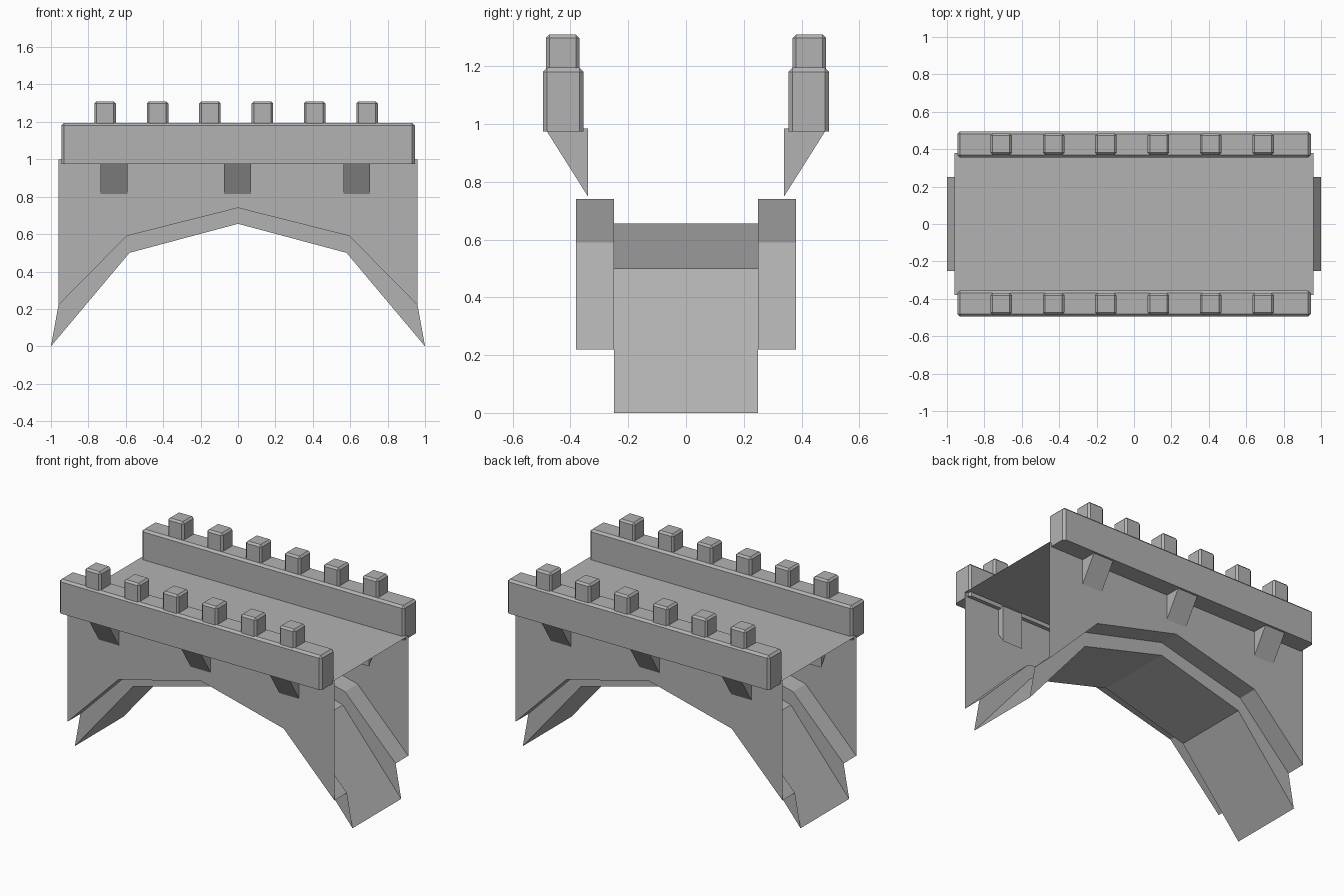
import bpy
import bmesh
from mathutils import Matrix, Vector

if "Cube" in bpy.data.objects:
    bpy.data.objects.remove(bpy.data.objects["Cube"], do_unlink=True)

stone = bpy.data.materials.new("grey stone")
stone.use_nodes = True
GREY = (0.45, 0.45, 0.45, 1)
stone.diffuse_color = GREY
stone.node_tree.nodes["Principled BSDF"].inputs["Base Color"].default_value = GREY


def finish(name, bm):
    mesh = bpy.data.meshes.new(name)
    bm.to_mesh(mesh)
    bm.free()
    mesh.materials.append(stone)
    obj = bpy.data.objects.new(name, mesh)
    bpy.context.collection.objects.link(obj)
    return obj


def block(name, centre, size, bevel):
    """Box with every edge chamfered except those around its base."""
    bm = bmesh.new()
    bmesh.ops.create_cube(bm, size=1)
    bmesh.ops.transform(bm, verts=bm.verts,
                        matrix=Matrix.Translation(centre) @ Matrix.Diagonal((*size, 1)))
    edges = [e for e in bm.edges if max(v.co.z for v in e.verts) > centre[2]]
    bmesh.ops.bevel(bm, geom=edges, offset=bevel, segments=1, affect='EDGES')
    bmesh.ops.recalc_face_normals(bm, faces=bm.faces)
    return finish(name, bm)


def prism(name, profile, x0, x1):
    """Extrude a (y, z) profile along x."""
    bm = bmesh.new()
    face = bm.faces.new([bm.verts.new((x0, y, z)) for y, z in profile])
    geom = bmesh.ops.extrude_face_region(bm, geom=[face])["geom"]
    bmesh.ops.translate(bm, vec=Vector((x1 - x0, 0, 0)),
                        verts=[g for g in geom if isinstance(g, bmesh.types.BMVert)])
    bmesh.ops.recalc_face_normals(bm, faces=bm.faces)
    return finish(name, bm)


# Thin open-ended shell: deck, side walls and the stepped arch below
DECK, WALL, RIB = 1.0, 0.38, 0.25
outer_arch = [(-0.96, 0.22), (-0.595, 0.59), (0, 0.74), (0.595, 0.59), (0.96, 0.22)]
inner_arch = [(-1, 0), (-0.58, 0.5), (0, 0.655), (0.58, 0.5), (1, 0)]
bm = bmesh.new()
rings = []
for (xo, zo), (xi, zi) in zip(outer_arch, inner_arch):
    half = [(xo, -WALL, DECK), (xo, -WALL, zo), (xo, -RIB, zo), (xi, -RIB, zi)]
    ring = half + [(x, -y, z) for x, y, z in reversed(half)]
    rings.append([bm.verts.new(p) for p in ring])
for a, b in zip(rings, rings[1:]):
    for j in range(len(a)):
        k = (j + 1) % len(a)
        bm.faces.new((a[j], a[k], b[k], b[j]))
finish("bridge_shell", bm)

# Parapets, their posts and the wedge brackets underneath, on both sides
for side, s in (("front", -1), ("back", 1)):
    block(side + "_parapet", (0, s * 0.425, 1.085), (1.89, 0.14, 0.22), 0.014)
    for i in range(6):
        block(f"{side}_post_{i + 1}", (-0.71 + i * 0.28, s * 0.427, 1.248),
              (0.115, 0.116, 0.124), 0.012)
    for i, x in enumerate((-0.664, -0.003, 0.635)):
        prism(f"{side}_bracket_{i + 1}",
              [(s * 0.34, 0.985), (s * 0.485, 0.98), (s * 0.34, 0.75)],
              x - 0.072, x + 0.072)
